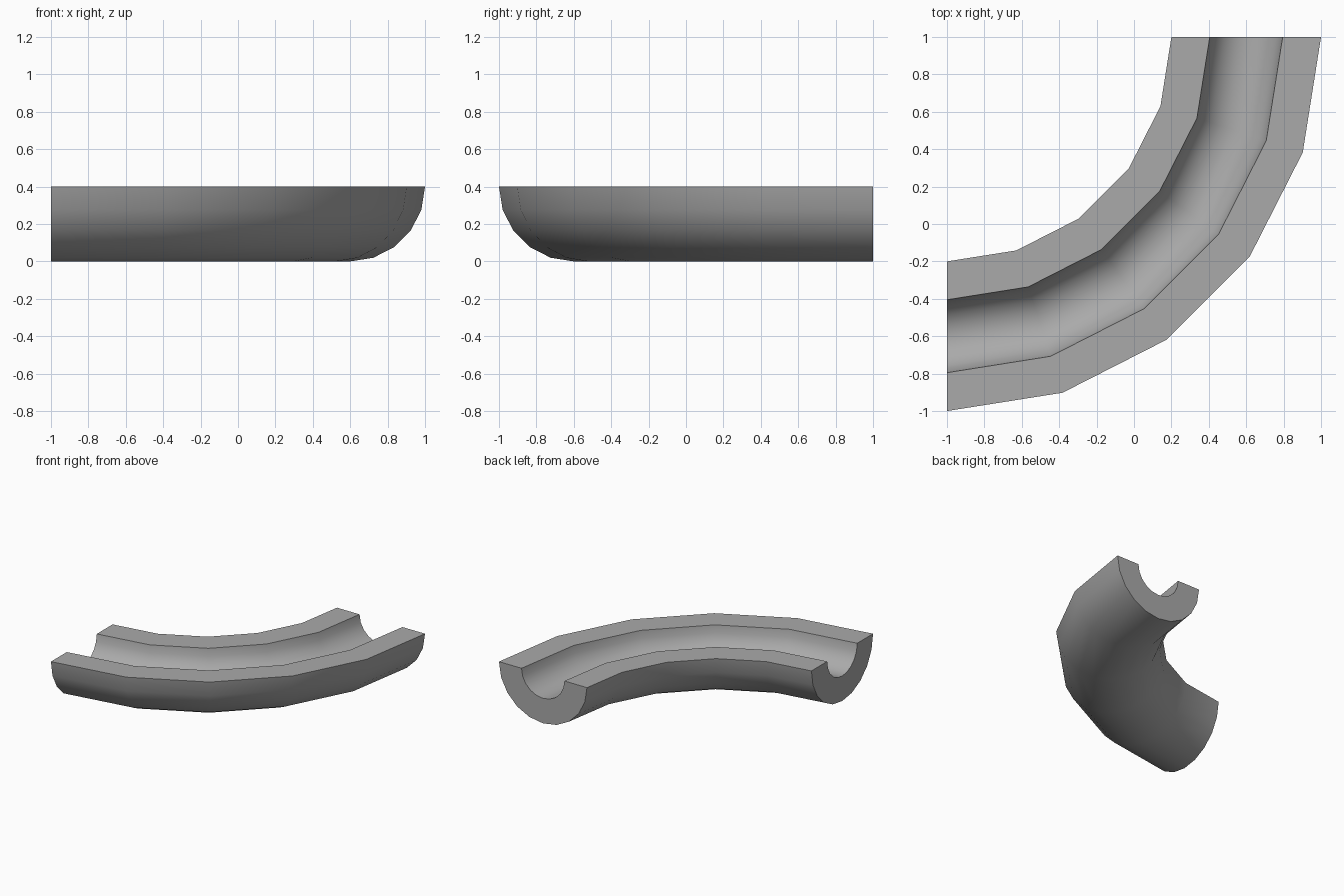
import bpy
import bmesh
from math import cos, sin, pi

if "Cube" in bpy.data.objects:
    bpy.data.objects.remove(bpy.data.objects["Cube"])

BEND_RADIUS = 1.6      # bend centre to channel centreline
OUTER, GROOVE = 0.4, 0.195
TOP = 0.4
ARC_STEPS = 10         # sides of each half circle
BEND_STEPS = 5         # straight pieces in the quarter turn

# Single grey material
grey = bpy.data.materials.new("mid grey")
grey.use_nodes = True
colour = (0.4, 0.4, 0.4, 1)
grey.diffuse_color = colour
grey.node_tree.nodes["Principled BSDF"].inputs["Base Color"].default_value = colour


def half_circle(radius):
    """Lower half circle as (radial offset, height) points."""
    angles = [pi * i / ARC_STEPS for i in range(ARC_STEPS + 1)]
    return [(radius * cos(a), TOP - radius * sin(a)) for a in angles]


# Half-pipe section: outer arc one way, groove arc back
outer, groove = half_circle(OUTER), half_circle(GROOVE)
section = outer + groove[::-1]
count = len(section)

# Sweep the section around the quarter turn
bm = bmesh.new()
rings = []
for step in range(BEND_STEPS + 1):
    turn = -pi / 2 * step / BEND_STEPS
    rings.append([bm.verts.new((-1 + (BEND_RADIUS + r) * cos(turn),
                                1 + (BEND_RADIUS + r) * sin(turn), z))
                  for r, z in section])
for a, b in zip(rings, rings[1:]):
    for i in range(count):
        j = (i + 1) % count
        bm.faces.new((a[i], a[j], b[j], b[i]))

# End caps, as quads between outer and groove arcs
for ring in (rings[0], rings[-1]):
    for i in range(ARC_STEPS):
        bm.faces.new((ring[i], ring[i + 1],
                      ring[count - 2 - i], ring[count - 1 - i]))
bmesh.ops.recalc_face_normals(bm, faces=bm.faces)

mesh = bpy.data.meshes.new("curved_channel")
bm.to_mesh(mesh)
bm.free()
mesh.materials.append(grey)
channel = bpy.data.objects.new("curved_channel", mesh)
bpy.context.collection.objects.link(channel)

# Smooth along the pipe, sharp at rims and ends
bpy.ops.object.select_all(action='DESELECT')
channel.select_set(True)
bpy.context.view_layer.objects.active = channel
bpy.ops.object.shade_smooth_by_angle(angle=pi / 6)
